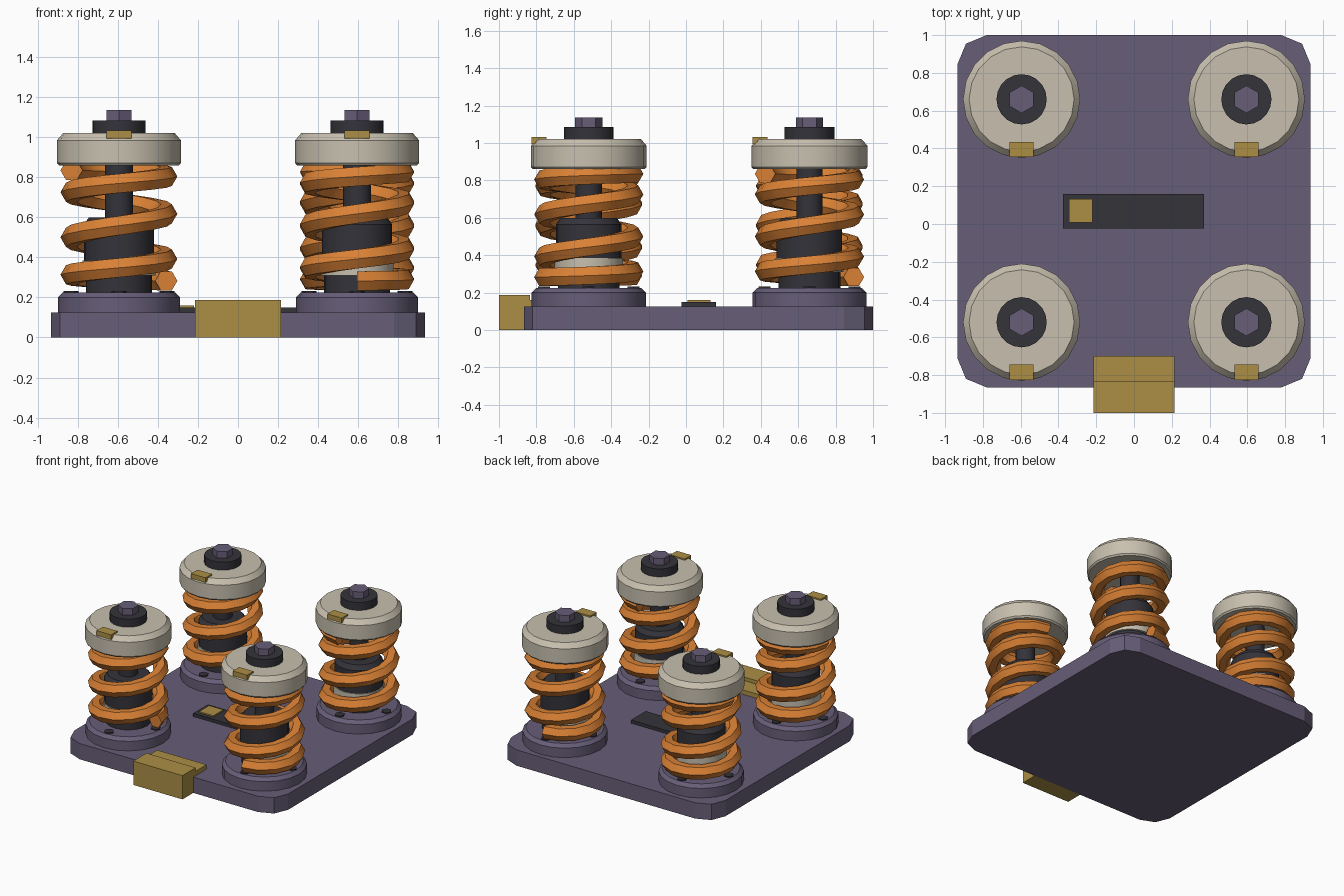
import bpy, bmesh, math
from mathutils import Vector

if "Cube" in bpy.data.objects:
    bpy.data.objects.remove(bpy.data.objects["Cube"], do_unlink=True)


def material(name, rgb):
    m = bpy.data.materials.new(name)
    m.use_nodes = True
    m.diffuse_color = (*rgb, 1)
    m.node_tree.nodes["Principled BSDF"].inputs["Base Color"].default_value = (*rgb, 1)
    return m


PURPLE = material("slate_purple", (0.136, 0.112, 0.188))
CREAM = material("cream", (0.578, 0.527, 0.429))
BLACK = material("charcoal", (0.034, 0.033, 0.042))
ORANGE = material("spring_orange", (0.70, 0.22, 0.035))
BRASS = material("brass", (0.413, 0.275, 0.061))


def finish(name, bm, mat, smooth=False):
    bmesh.ops.recalc_face_normals(bm, faces=bm.faces)
    mesh = bpy.data.meshes.new(name)
    bm.to_mesh(mesh)
    bm.free()
    mesh.materials.append(mat)
    ob = bpy.data.objects.new(name, mesh)
    bpy.context.collection.objects.link(ob)
    if smooth:
        bpy.ops.object.select_all(action='DESELECT')
        ob.select_set(True)
        bpy.context.view_layer.objects.active = ob
        bpy.ops.object.shade_smooth_by_angle(angle=math.radians(35))
    return ob


def box(name, lo, hi, mat, corner=0):
    """Box between two corners, with optional rounded upright edges."""
    lo, hi = Vector(lo), Vector(hi)
    bm = bmesh.new()
    bmesh.ops.create_cube(bm, size=1)
    for v in bm.verts:
        v.co = (lo + hi) / 2 + v.co * (hi - lo)
    if corner:
        upright = [e for e in bm.edges if abs(e.verts[0].co.z - e.verts[1].co.z) > 0.01]
        bmesh.ops.bevel(bm, geom=upright, offset=corner, segments=2, profile=0.5, affect='EDGES')
    return finish(name, bm, mat)


def skin(bm, rings, n):
    """Join consecutive rings of n vertices and cap both ends."""
    for a, b in zip(rings, rings[1:]):
        for i in range(n):
            j = (i + 1) % n
            bm.faces.new((a[i], a[j], b[j], b[i]))
    bm.faces.new(rings[0])
    bm.faces.new(rings[-1])


def turned(name, x, y, profile, mat, n=20, phase=0.0):
    """Solid of revolution from (radius, height) points."""
    bm = bmesh.new()
    angles = [phase + math.tau * i / n for i in range(n)]
    rings = [[bm.verts.new((x + r * math.cos(a), y + r * math.sin(a), z)) for a in angles]
             for r, z in profile]
    skin(bm, rings, n)
    return finish(name, bm, mat, smooth=n > 6)


def coil(name, x, y, start):
    """Coil spring whose pitch flattens at both ends."""
    bm = bmesh.new()
    turns, per_turn, sides = 3.5, 14, 6
    radius, wire, low, high = 0.237, 0.055, 0.283, 0.835
    steps = int(turns * per_turn)
    rings = []
    for k in range(steps + 1):
        t = k / steps
        a = start + math.tau * turns * t
        z = low + (high - low) * t * t * (3 - 2 * t)
        ring = []
        for s in range(sides):
            b = math.tau * s / sides
            r = radius + wire * math.cos(b)
            ring.append(bm.verts.new((x + r * math.cos(a), y + r * math.sin(a),
                                      z + wire * math.sin(b))))
        rings.append(ring)
    skin(bm, rings, sides)
    return finish(name, bm, ORANGE, smooth=True)


def tower(tag, x, y, start):
    # mounting flange and its bolts
    turned(tag + "_flange", x, y, [(0.305, 0.12), (0.305, 0.2), (0.28, 0.225)], PURPLE)
    for i in range(4):
        a = i * math.pi / 2
        turned(f"{tag}_flange_bolt_{i + 1}", x + 0.24 * math.cos(a), y + 0.24 * math.sin(a),
               [(0.037, 0.2), (0.037, 0.233)], BLACK, n=6)
    # damper body, band and shaft
    turned(tag + "_damper_foot", x, y, [(0.165, 0.22), (0.165, 0.31)], BLACK)
    turned(tag + "_damper_band", x, y, [(0.182, 0.31), (0.182, 0.385)], CREAM)
    turned(tag + "_damper_body", x, y, [(0.175, 0.385), (0.175, 0.565), (0.15, 0.6)], BLACK)
    turned(tag + "_shaft", x, y, [(0.07, 0.59), (0.07, 0.88)], BLACK, n=16)
    coil(tag + "_spring", x, y, start)
    # cap, washer, hex bolt and marker tab
    turned(tag + "_cap", x, y, [(0.3, 0.86), (0.31, 0.872), (0.31, 0.985), (0.278, 1.022)], CREAM)
    turned(tag + "_washer", x, y, [(0.133, 1.015), (0.133, 1.085)], BLACK)
    turned(tag + "_hex_bolt", x, y, [(0.073, 1.08), (0.073, 1.137)], PURPLE,
           n=6, phase=math.pi / 2)
    box(tag + "_marker_tab", (x - 0.063, y - 0.305, 0.995), (x + 0.063, y - 0.225, 1.033), BRASS)


# base plate
box("base_plate", (-0.935, -0.865, 0), (0.935, 1.0, 0.125), PURPLE, corner=0.155)

# four spring towers, each coil turned differently
FRONT, BACK, SIDE = -0.52, 0.66, 0.595
tower("front_right", -SIDE, FRONT, 0)
tower("front_left", SIDE, FRONT, -math.pi / 2)
tower("back_left", SIDE, BACK, math.pi / 2)
tower("back_right", -SIDE, BACK, 0)

# centre strip with its brass square
box("centre_strip", (-0.375, -0.025, 0.12), (0.37, 0.16, 0.15), BLACK)
box("centre_square", (-0.345, 0.008, 0.145), (-0.22, 0.132, 0.16), BRASS)

# front connector block and tongue
box("connector_block", (-0.215, -1.0, 0), (0.215, -0.835, 0.188), BRASS)
box("connector_tongue", (-0.215, -0.84, 0.12), (0.215, -0.7, 0.16), BRASS)
